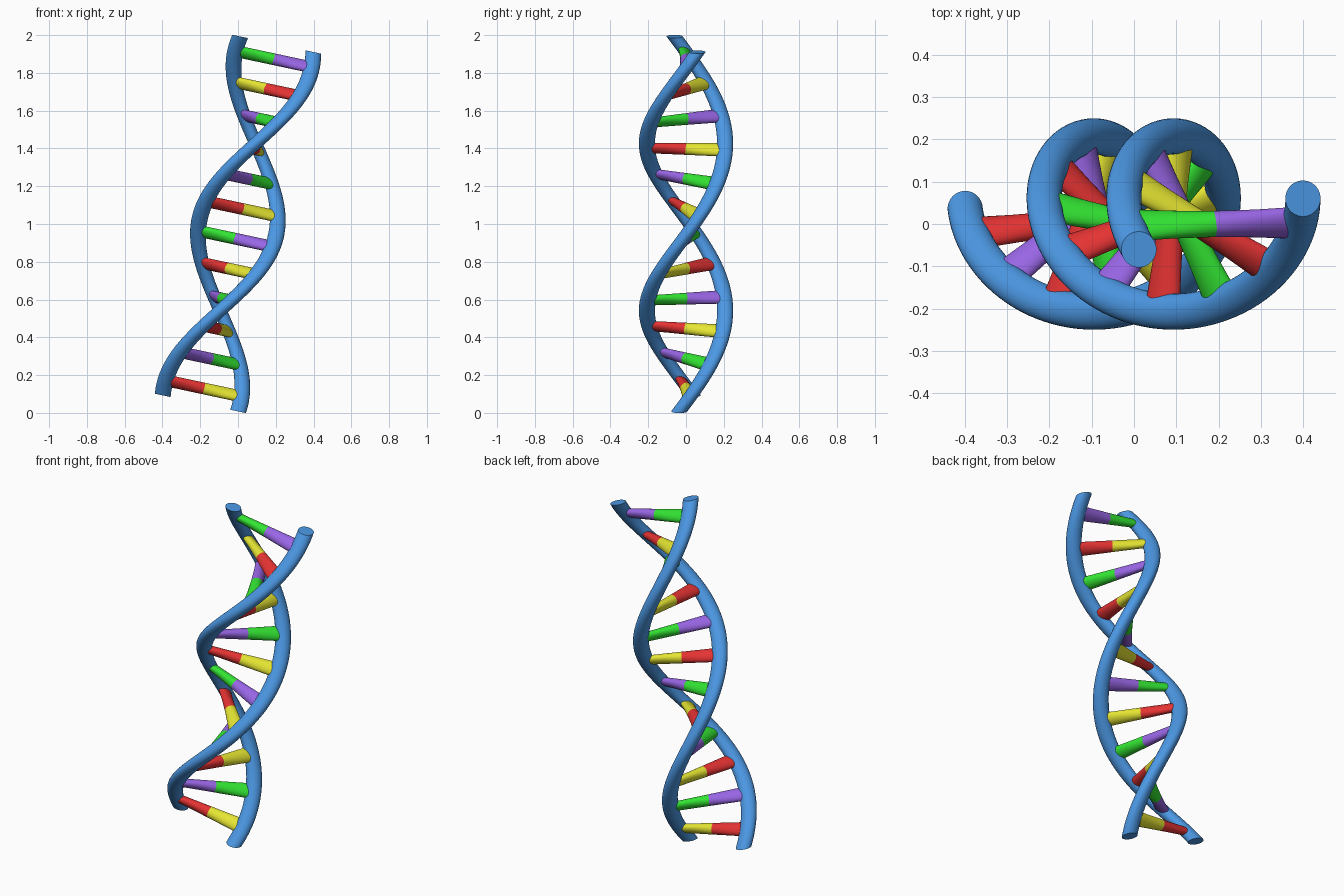
import bpy, bmesh, math
from mathutils import Matrix, Vector

if "Cube" in bpy.data.objects:
    bpy.data.objects.remove(bpy.data.objects["Cube"])

HALF = 0.972                    # half length of the ladder
R = 0.207                       # strand distance from the axis
TUBE = 0.0425                   # strand radius
RUNG = 0.031                    # rung radius
RATE = math.radians(199)        # twist per unit of length
MID = math.radians(183.5)       # twist angle at the middle
SIDES = 32
COUNT = 12
PLACE = Matrix.Translation((0.003, 0, 1.001)) @ Matrix.Rotation(math.radians(12), 4, 'Y')


def material(name, rgb):
    m = bpy.data.materials.new(name)
    m.diffuse_color = (*rgb, 1)
    m.use_nodes = True
    m.node_tree.nodes["Principled BSDF"].inputs["Base Color"].default_value = m.diffuse_color
    return m


blue = material("strand blue", (0.073, 0.319, 0.787))
COLOURS = {
    "R": material("red", (0.787, 0.033, 0.033)),
    "Y": material("yellow", (0.787, 0.787, 0.033)),
    "G": material("green", (0.033, 0.787, 0.033)),
    "P": material("purple", (0.319, 0.133, 0.787)),
}
PAIR = {"R": "Y", "Y": "R", "G": "P", "P": "G"}


def twist(p):
    """Twist a point of the straight ladder round z, then lean the whole thing."""
    return PLACE @ (Matrix.Rotation(MID + RATE * p.z, 3, 'Z') @ p)


def tube(name, centres, u, v, radius, mats):
    """Capped round bar through the centres; u and v span its section."""
    bm = bmesh.new()
    rings = []
    for c in centres:
        ring = []
        for k in range(SIDES):
            a = 2 * math.pi * k / SIDES
            ring.append(bm.verts.new(twist(c + radius * (u * math.cos(a) + v * math.sin(a)))))
        rings.append(ring)
    for i in range(len(rings) - 1):
        for k in range(SIDES):
            n = (k + 1) % SIDES
            f = bm.faces.new((rings[i][k], rings[i][n], rings[i + 1][n], rings[i + 1][k]))
            f.smooth = True
            f.material_index = i * len(mats) // (len(rings) - 1)
    bm.faces.new(rings[0][::-1])
    bm.faces.new(rings[-1]).material_index = len(mats) - 1
    bmesh.ops.recalc_face_normals(bm, faces=bm.faces[:])
    me = bpy.data.meshes.new(name)
    bm.to_mesh(me)
    bm.free()
    for m in mats:
        me.materials.append(m)
    bpy.context.collection.objects.link(bpy.data.objects.new(name, me))


X, Y, Z = Vector((1, 0, 0)), Vector((0, 1, 0)), Vector((0, 0, 1))

# two side strands
STEPS = 96
for name, side in (("strand_a", 1), ("strand_b", -1)):
    path = [Vector((side * R, 0, -HALF + 2 * HALF * i / STEPS)) for i in range(STEPS + 1)]
    tube(name, path, X, Y, TUBE, [blue])

# two-colour rungs, bottom to top; letters give the half on strand a
for i, c in enumerate("YGYPRGRPRGRP"):
    z = (i + 0.5 - COUNT / 2) * 2 * HALF / COUNT
    path = [Vector((R * t, 0, z)) for t in (-1, -0.5, 0, 0.5, 1)]
    tube(f"rung_{i + 1}", path, Y, Z, RUNG, [COLOURS[PAIR[c]], COLOURS[c]])
